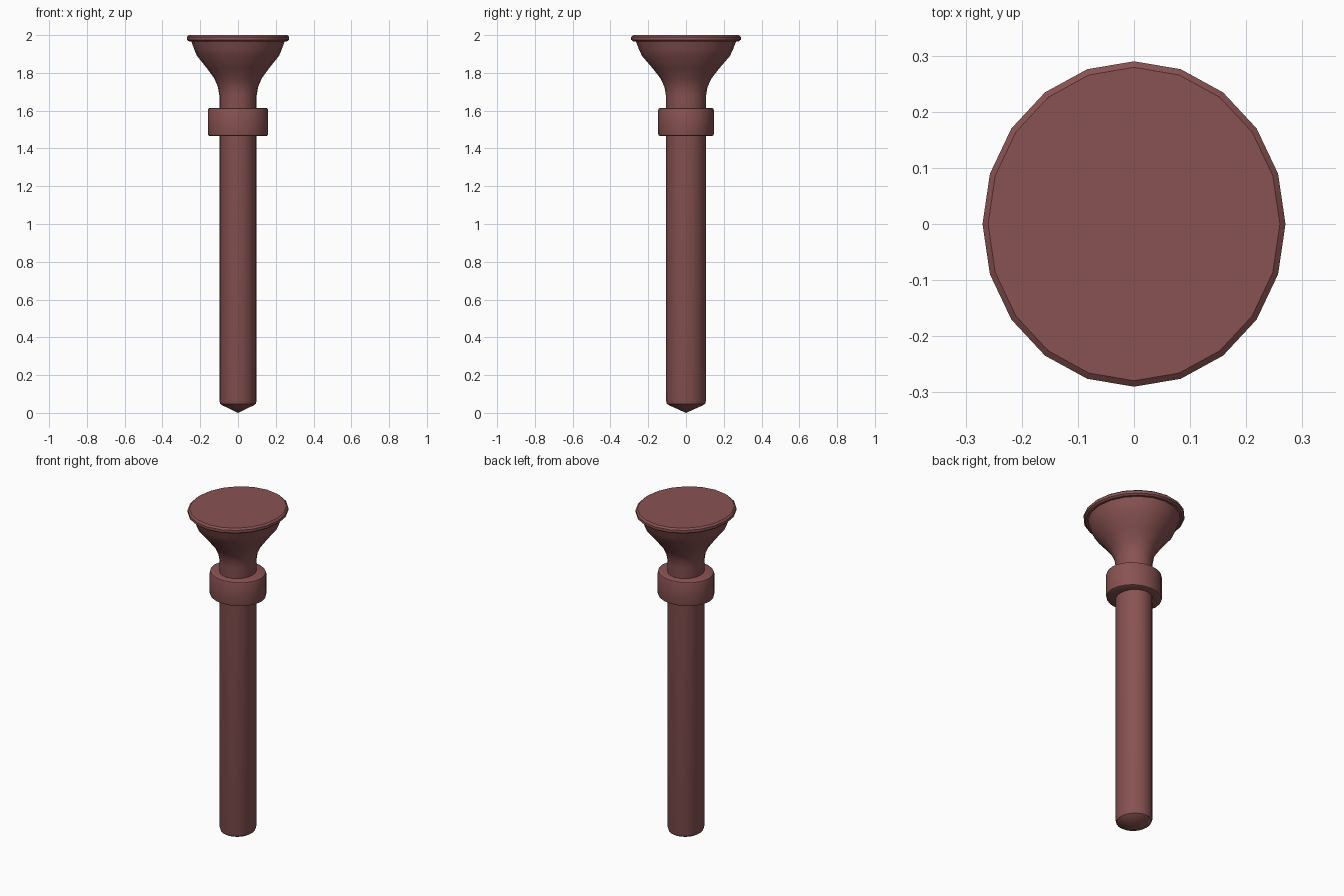
import bpy, bmesh, math

if "Cube" in bpy.data.objects:
    bpy.data.objects.remove(bpy.data.objects["Cube"])

SIDES = 20
mat = bpy.data.materials.new("dull_red")
mat.diffuse_color = (0.25, 0.085, 0.085, 1)
mat.use_nodes = True
mat.node_tree.nodes["Principled BSDF"].inputs["Base Color"].default_value = mat.diffuse_color


def lathe(name, profile, y_ratio, cap_top=False, tip=None):
    """Revolve (radius, z) points into an elliptical turned part."""
    bm = bmesh.new()
    rings = []
    for r, z in profile:
        rings.append([bm.verts.new((r * math.cos(2 * math.pi * i / SIDES),
                                    r * y_ratio * math.sin(2 * math.pi * i / SIDES), z))
                      for i in range(SIDES)])
    for lo, hi in zip(rings, rings[1:]):
        for i in range(SIDES):
            j = (i + 1) % SIDES
            bm.faces.new((lo[i], lo[j], hi[j], hi[i]))
    if cap_top:
        bm.faces.new(rings[-1])
    if tip is not None:
        t = bm.verts.new((0, 0, tip))
        for i in range(SIDES):
            bm.faces.new((t, rings[0][(i + 1) % SIDES], rings[0][i]))
    bm.normal_update()
    me = bpy.data.meshes.new(name)
    bm.to_mesh(me)
    bm.free()
    ob = bpy.data.objects.new(name, me)
    bpy.context.collection.objects.link(ob)
    me.materials.append(mat)
    bpy.ops.object.select_all(action='DESELECT')
    ob.select_set(True)
    bpy.context.view_layer.objects.active = ob
    bpy.ops.object.shade_smooth_by_angle(angle=math.radians(35))
    return ob


# Pointed shaft running up into a flared head with a thin flat rim
lathe("shaft_and_head", [
    (0.083, 0.04), (0.094, 0.048), (0.099, 0.065),
    (0.099, 1.68), (0.106, 1.725), (0.125, 1.77), (0.165, 1.825),
    (0.217, 1.89), (0.232, 1.925), (0.247, 1.967),
    (0.26, 1.967), (0.27, 1.975), (0.27, 1.991), (0.26, 2.0)],
    1.074, cap_top=True, tip=0.0)

# Raised collar below the head
lathe("collar", [
    (0.097, 1.465), (0.149, 1.465), (0.157, 1.469), (0.16, 1.478),
    (0.16, 1.602), (0.157, 1.611), (0.149, 1.615), (0.097, 1.615)],
    0.92)
